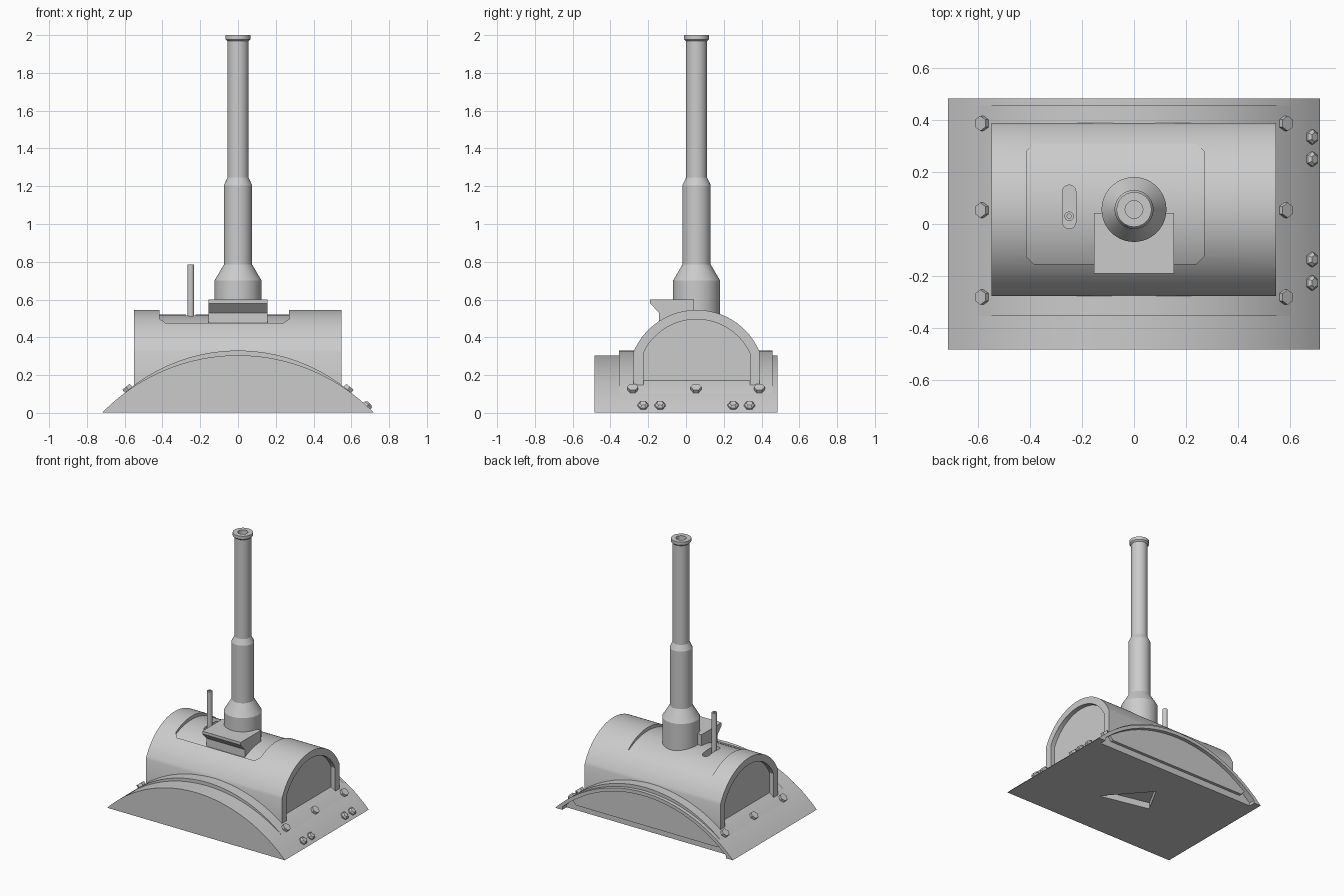
import bpy, bmesh, math
from mathutils import Vector, Matrix

if "Cube" in bpy.data.objects:
    bpy.data.objects.remove(bpy.data.objects["Cube"])

grey = bpy.data.materials.new("plain_grey")
grey.use_nodes = True
colour = (0.6, 0.6, 0.6, 1)
grey.diffuse_color = colour
grey.node_tree.nodes["Principled BSDF"].inputs["Base Color"].default_value = colour

MID_Y = 0.056  # centre line of the housing and chimney


def make(name, bm, smooth=True):
    bmesh.ops.recalc_face_normals(bm, faces=bm.faces)
    mesh = bpy.data.meshes.new(name)
    bm.to_mesh(mesh)
    bm.free()
    mesh.materials.append(grey)
    obj = bpy.data.objects.new(name, mesh)
    bpy.context.scene.collection.objects.link(obj)
    if smooth:
        finish(obj)
    return obj


def finish(obj):
    bpy.ops.object.select_all(action='DESELECT')
    obj.select_set(True)
    bpy.context.view_layer.objects.active = obj
    bpy.ops.object.shade_smooth_by_angle(angle=math.radians(25))


def prism(name, profile, axis, start, end, smooth=True):
    """Extrude a 2D outline along x, y or z."""
    place = {"x": lambda a, b, c: (c, a, b),
             "y": lambda a, b, c: (a, c, b),
             "z": lambda a, b, c: (a, b, c)}[axis]
    bm = bmesh.new()
    face = bm.faces.new([bm.verts.new(place(a, b, start)) for a, b in profile])
    moved = bmesh.ops.extrude_face_region(bm, geom=[face])["geom"]
    bmesh.ops.translate(bm, vec=Vector(place(0, 0, end - start)),
                        verts=[v for v in moved if isinstance(v, bmesh.types.BMVert)])
    return make(name, bm, smooth)


def lathe(name, profile, x, y, steps=48):
    bm = bmesh.new()
    verts = [bm.verts.new((x + r, y, z)) for r, z in profile]
    edges = [bm.edges.new(pair) for pair in zip(verts, verts[1:])]
    bmesh.ops.spin(bm, geom=verts + edges, cent=(x, y, 0), axis=(0, 0, 1),
                   angle=math.tau, steps=steps)
    bmesh.ops.remove_doubles(bm, verts=bm.verts, dist=0.0001)
    return make(name, bm)


def arc(half, radius, centre_z, mid=0, steps=40):
    """Arch points from -half to +half on a circle."""
    a = math.asin(half / radius)
    return [(mid + radius * math.sin(t), centre_z + radius * math.cos(t))
            for t in (-a + 2 * a * i / steps for i in range(steps + 1))]


def boolean(obj, cutter):
    mod = obj.modifiers.new("cut", 'BOOLEAN')
    mod.operation, mod.solver, mod.object = 'DIFFERENCE', 'EXACT', cutter
    bpy.ops.object.select_all(action='DESELECT')
    obj.select_set(True)
    bpy.context.view_layer.objects.active = obj
    bpy.ops.object.modifier_apply(modifier=mod.name)
    bpy.data.objects.remove(cutter)


# Curved base with a recessed back and a triangular pocket underneath
base = prism("curved_base", arc(0.717, 1.002, -0.697), "y", -0.484, 0.484, False)
lens = [p for p in arc(0.717, 0.977, -0.697) if p[1] > 0]
lens = [(lens[0][0], -0.1)] + lens + [(lens[-1][0], -0.1)]
boolean(base, prism("back_cutter", lens, "y", 0.435, 0.6, False))
pocket = [(0.21, -0.12), (-0.05, 0.175), (-0.165, -0.035)]
boolean(base, prism("pocket_cutter", pocket, "z", -0.1, 0.12, False))
finish(base)

# Saddle plate that fades into the base at both ends
saddle = arc(0.61, 0.915, -0.585)
prism("saddle_plate", saddle + [(0.57, 0.05), (-0.57, 0.05)], "y", -0.355, 0.457)


# Arched housing, hollowed at the ends, with a sunken top panel and a slot
def arch(half, radius):
    return arc(half, radius, 0.183, MID_Y) + [(MID_Y + half, 0.1), (MID_Y - half, 0.1)]


housing = prism("arched_housing", arch(0.333, 0.362), "x", -0.55, 0.548, False)
for side in (-1, 1):
    boolean(housing, prism("end_cutter", [(y, z if z > 0.11 else 0) for y, z in arch(0.282, 0.312)],
                           "x", side * 0.515, side * 0.7, False))
x0, x1, y0, y1, c = -0.415, 0.27, -0.155, 0.31, 0.03
panel = [(x0 + c, y0), (x1 - c, y0), (x1, y0 + c), (x1, y1 - c),
         (x1 - c, y1), (x0 + c, y1), (x0, y1 - c), (x0, y0 + c)]
cutter = prism("panel_cutter", panel, "z", 0.4, 0.7, False)
floor = arc(0.4, 0.44, 0.08, MID_Y, 64)
boolean(cutter, prism("floor_cutter", floor + [(0.45, 0), (-0.35, 0)], "x", -0.8, 0.8, False))
boolean(housing, cutter)
ROD_X, ROD_Y, SLOT_R = -0.25, 0.03, 0.026
slot = [(ROD_X + SLOT_R * math.cos(t), (0.124 if i < 13 else 0.008) + SLOT_R * math.sin(t))
        for i, t in enumerate([math.pi * k / 12 for k in range(13)]
                              + [math.pi + math.pi * k / 12 for k in range(13)])]
boolean(housing, prism("slot_cutter", slot, "z", 0.46, 0.7, False))
finish(housing)

# Lever rod with a small hole in its tip
lathe("lever_rod", [(0, 0.4), (0.018, 0.4), (0.018, 0.785), (0.008, 0.785),
                    (0.008, 0.765), (0, 0.765)], ROD_X, ROD_Y, 20)

# Chimney, hollow at the top
lathe("chimney", [(0, 0.4), (0.125, 0.4), (0.125, 0.7), (0.075, 0.785), (0.075, 1.205),
                  (0.056, 1.245), (0.056, 1.968), (0.067, 1.978), (0.067, 2.0),
                  (0.034, 2.0), (0.034, 1.7), (0, 1.7)], 0, MID_Y)

# Ledge in front of the chimney
prism("front_ledge", [(-0.19, 0.6), (-0.19, 0.58), (-0.143, 0.53), (-0.143, 0.42),
                      (0.042, 0.42), (0.042, 0.6)], "x", -0.155, 0.155)


# Hexagonal bolts standing square to the curved surface
def bolt(name, x, y, radius, centre_z, domed):
    angle = math.asin(x / radius)
    bm = bmesh.new()
    bmesh.ops.create_cone(bm, cap_ends=True, segments=6, radius1=0.029, radius2=0.029,
                          depth=0.04)
    if domed:
        top = [e for e in bm.edges if all(v.co.z > 0 for v in e.verts)]
        bmesh.ops.bevel(bm, geom=top, offset=0.01, segments=1, affect='EDGES')
    spot = Vector((x, y, centre_z + radius * math.cos(angle)))
    bmesh.ops.transform(bm, verts=bm.verts,
                        matrix=Matrix.Translation(spot) @ Matrix.Rotation(angle, 4, 'Y'))
    make(name, bm, False)


for side, label in ((1, "left"), (-1, "right")):
    for y in (-0.282, 0.053, 0.388):
        bolt("saddle_bolt_" + label, side * 0.58, y, 0.915, -0.585, False)
for y in (-0.227, -0.137, 0.25, 0.336):
    bolt("base_bolt", 0.683, y, 1.002, -0.697, True)
